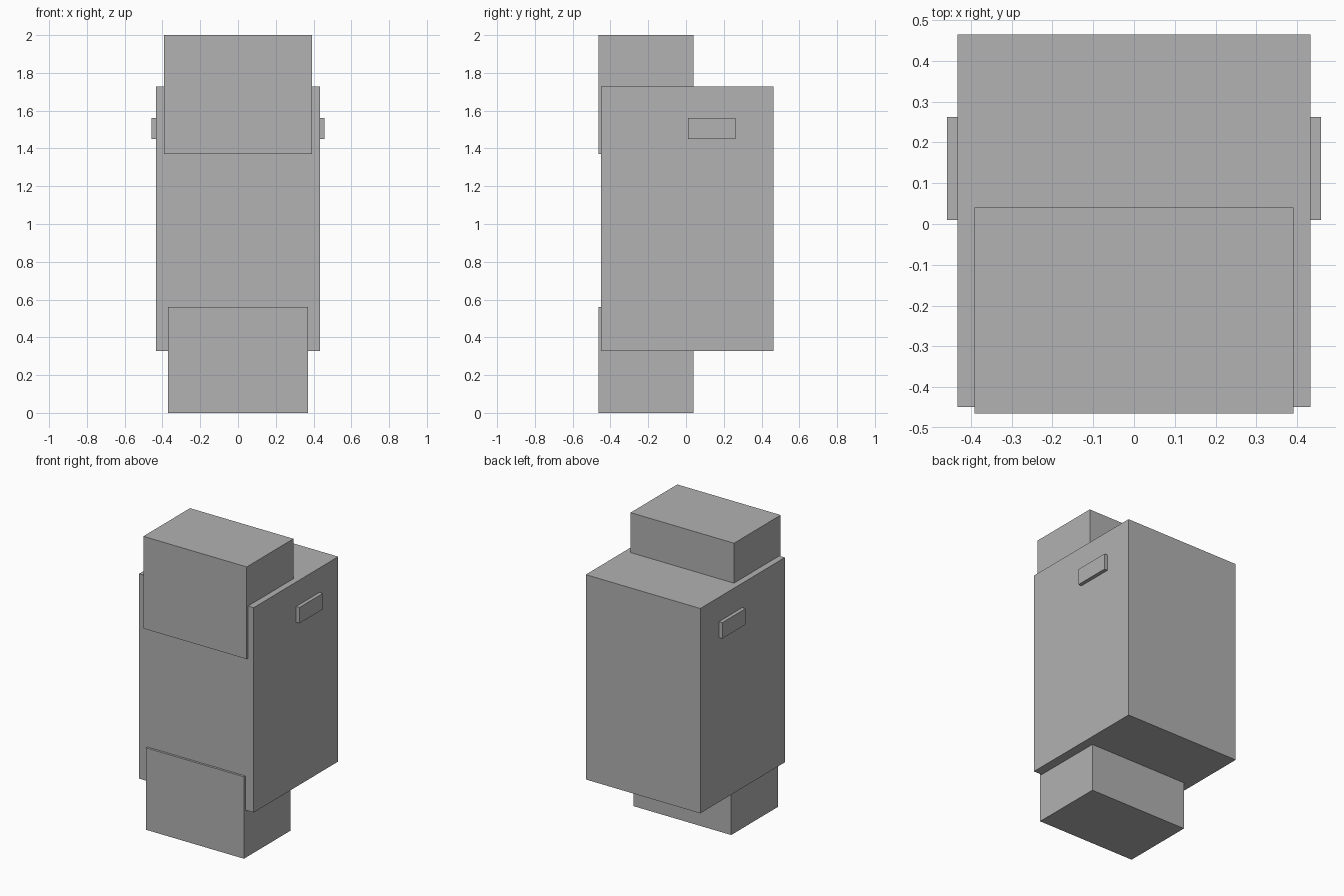
import bpy

default = bpy.data.objects.get("Cube")
if default:
    bpy.data.objects.remove(default, do_unlink=True)

# Single flat grey
grey = bpy.data.materials.new("plain_grey")
grey.use_nodes = True
colour = (0.445, 0.445, 0.445, 1)
grey.diffuse_color = colour
grey.node_tree.nodes["Principled BSDF"].inputs["Base Color"].default_value = colour


def box(name, x, y, z):
    """Box spanning the given (low, high) range on each axis."""
    ranges = (x, y, z)
    bpy.ops.mesh.primitive_cube_add(size=1, location=[(a + b) / 2 for a, b in ranges])
    ob = bpy.context.object
    ob.name = name
    ob.scale = [b - a for a, b in ranges]
    bpy.ops.object.transform_apply(location=False, rotation=False, scale=True)
    ob.data.materials.append(grey)
    return ob


# Main cabinet, with a block hung over the top front and one under the base
box("body", (-0.433, 0.433), (-0.449, 0.464), (0.327, 1.727))
box("upper_block", (-0.391, 0.391), (-0.464, 0.04), (1.37, 2.0))
box("lower_block", (-0.37, 0.37), (-0.464, 0.04), (0.0, 0.56))

# Side handles
for side, sign in (("left", 1), ("right", -1)):
    span = sorted((sign * 0.42, sign * 0.458))
    box(side + "_handle", span, (0.01, 0.262), (1.451, 1.56))
